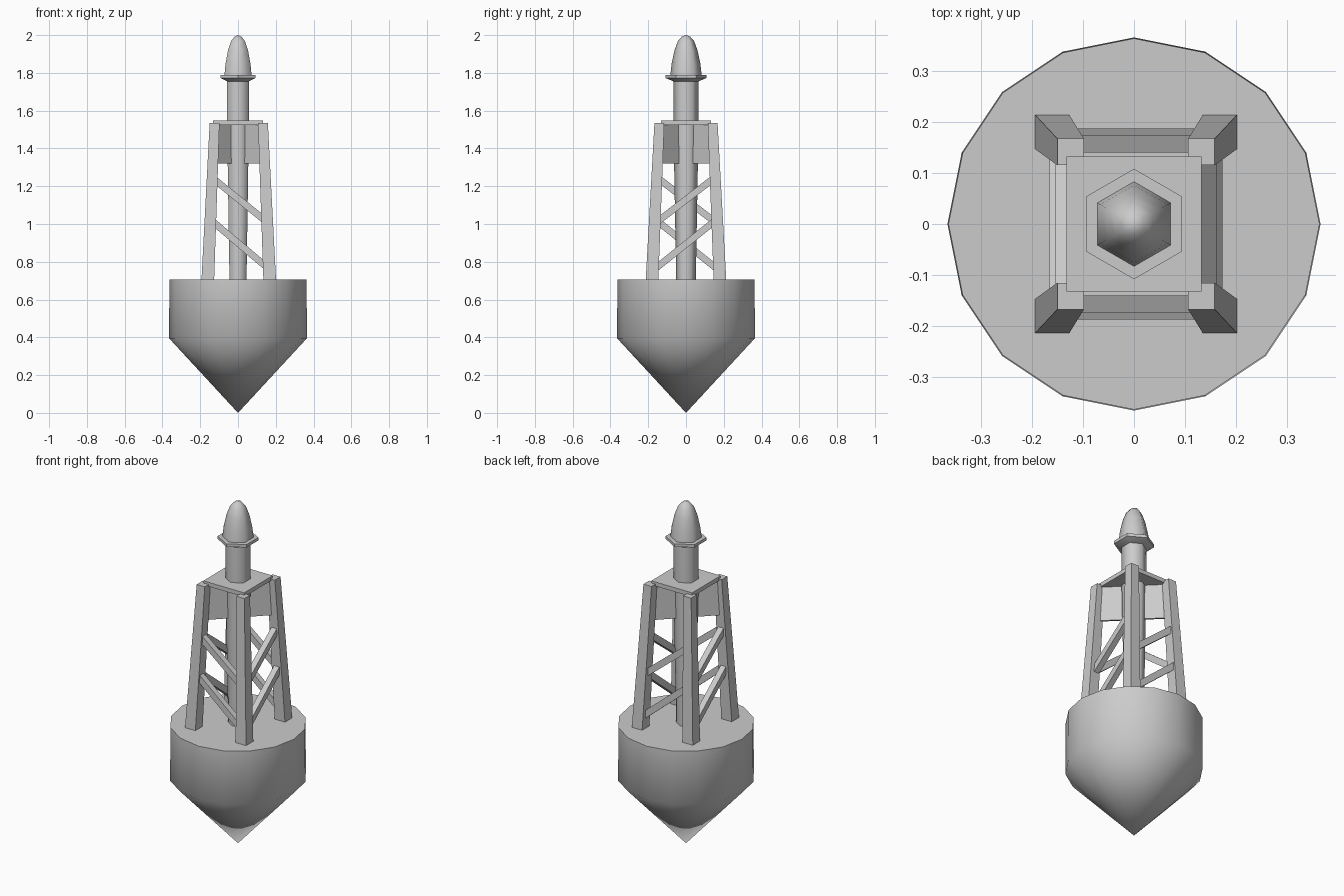
import bpy, bmesh, math
from mathutils import Vector, Matrix

if "Cube" in bpy.data.objects:
    bpy.data.objects.remove(bpy.data.objects["Cube"])

grey = bpy.data.materials.new("buoy grey")
grey.diffuse_color = (0.6, 0.6, 0.6, 1)
grey.use_nodes = True
grey.node_tree.nodes["Principled BSDF"].inputs["Base Color"].default_value = grey.diffuse_color
OFF = 0.004  # slight sideways offset of the tower frame


def finish(name, bm, smooth=None):
    bmesh.ops.recalc_face_normals(bm, faces=bm.faces)
    me = bpy.data.meshes.new(name)
    bm.to_mesh(me)
    bm.free()
    me.materials.append(grey)
    ob = bpy.data.objects.new(name, me)
    bpy.context.collection.objects.link(ob)
    if smooth:
        bpy.ops.object.select_all(action='DESELECT')
        ob.select_set(True)
        bpy.context.view_layer.objects.active = ob
        bpy.ops.object.shade_smooth_by_angle(angle=math.radians(smooth))
    return ob


def lathe(name, profile, sides, start, smooth):
    """Revolve (radius, z) points; radius 0 closes to a point, open ends are capped."""
    bm = bmesh.new()
    rings = []
    for r, z in profile:
        if r == 0:
            rings.append([bm.verts.new((0, 0, z))] * sides)
        else:
            rings.append([bm.verts.new((r * math.cos(start + math.tau * i / sides),
                                        r * math.sin(start + math.tau * i / sides), z))
                          for i in range(sides)])
    for a, b in zip(rings, rings[1:]):
        for i in range(sides):
            j = (i + 1) % sides
            quad = list(dict.fromkeys((a[i], a[j], b[j], b[i])))
            bm.faces.new(quad)
    for (r, z), ring in ((profile[0], rings[0]), (profile[-1], rings[-1])):
        if r:
            bm.faces.new(ring)
    return finish(name, bm, smooth)


def box(name, size, matrix):
    bm = bmesh.new()
    bmesh.ops.create_cube(bm, size=1, matrix=matrix @ Matrix.Diagonal((*size, 1)))
    return finish(name, bm)


def leg(name, sx, sy):
    """Tapered square leg leaning inwards."""
    bm = bmesh.new()
    bmesh.ops.create_cube(bm, size=1)
    for v in bm.verts:
        top = v.co.z > 0
        w, cx, cy, z = (0.052, 0.128, 0.141, 1.535) if top else (0.067, 0.164, 0.18, 0.7)
        v.co = Vector((sx * cx + OFF + v.co.x * w, sy * cy + v.co.y * w, z))
    return finish(name, bm)


def brace(name, a, b, along_x):
    """Square bar from a to b, kept flush with its tower side."""
    a, b = Vector(a), Vector(b)
    d = (b - a).normalized()
    n = Vector((0, 1, 0)) if along_x else Vector((1, 0, 0))
    rot = Matrix((d, n, d.cross(n))).transposed().to_4x4()
    box(name, ((b - a).length, 0.034, 0.036), Matrix.Translation((a + b) / 2) @ rot)


# Float body
lathe("float_hull", [(0, 0), (0.365, 0.395), (0.363, 0.705)], 16, 0, 60)

# Central hexagonal post, lamp collar and lamp
P = math.pi / 2
lathe("center_post", [(0.052, 0.7), (0.067, 1.55), (0.067, 1.775)], 6, P, 65)
lathe("lamp_collar", [(0.067, 1.755), (0.108, 1.773), (0.108, 1.79)], 6, P, 30)
lathe("lamp", [(0.083, 1.788), (0.076, 1.85), (0.061, 1.92), (0.043, 1.968),
               (0.022, 1.992), (0, 2.0)], 6, P, 65)

# Platform
box("platform", (0.264, 0.264, 0.024), Matrix.Translation((0, 0, 1.536)))

# Four legs
for sx in (-1, 1):
    for sy in (-1, 1):
        leg("leg", sx, sy)

# Crossed reflector plates between opposite legs
for ang in (45, -45):
    box("reflector_plate", (0.36, 0.01, 0.21),
        Matrix.Translation((0, 0, 1.425)) @ Matrix.Rotation(math.radians(ang), 4, 'Z'))

# Diagonal braces, two per side
for low, high, x, y in ((0.77, 1.01, 0.152, 0.170), (1.01, 1.24, 0.141, 0.157)):
    for s in (-1, 1):
        brace("brace_front_back", (-0.135 + OFF, s * y, high), (0.15 + OFF, s * y, low), True)
        brace("brace_sides", (s * x + OFF, s * 0.145, high), (s * x + OFF, -s * 0.155, low), False)
